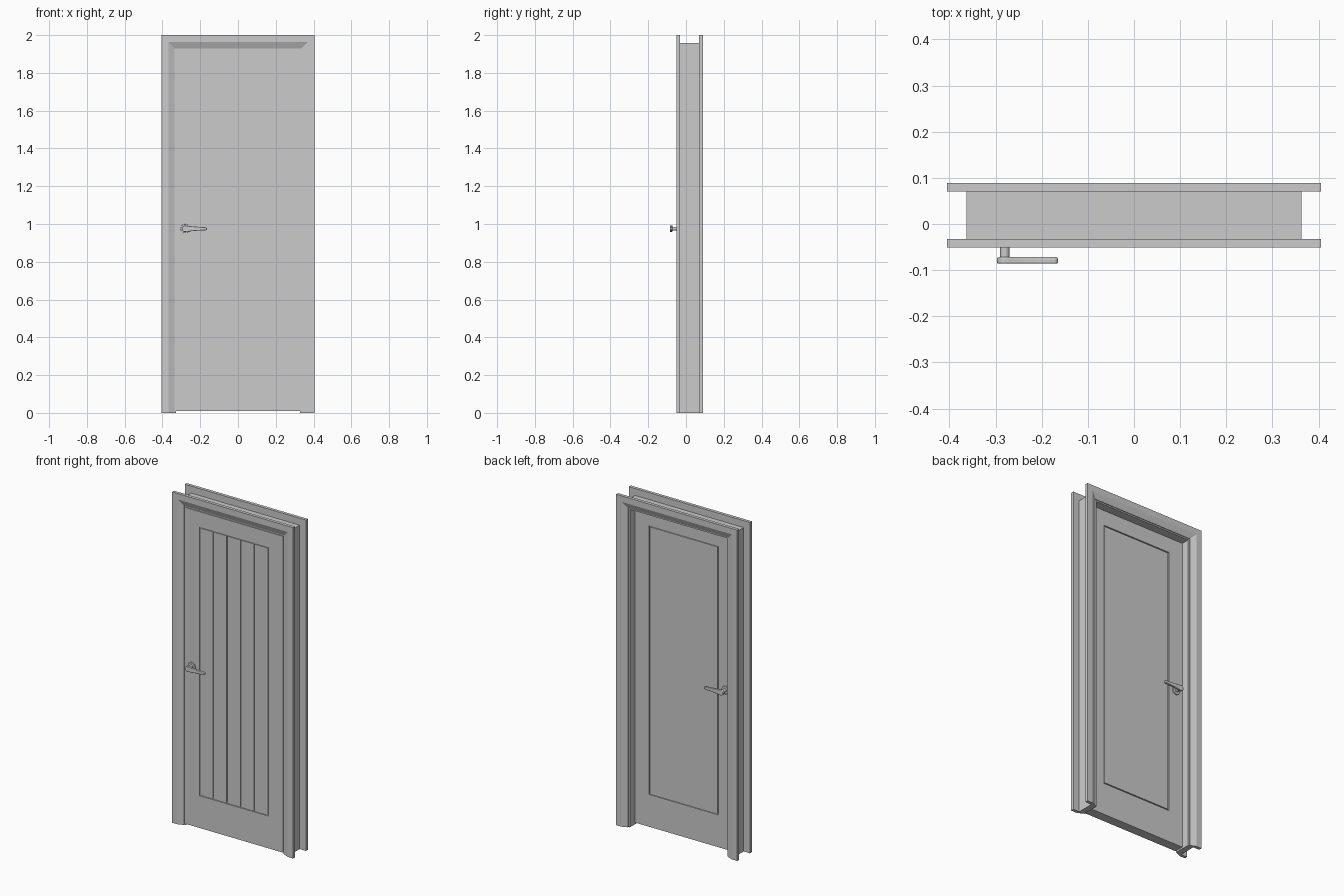
import bpy, bmesh, math

if "Cube" in bpy.data.objects:
    bpy.data.objects.remove(bpy.data.objects["Cube"])

HALF_W, HEIGHT = 0.405, 2.0


def finish(name, bm, bevel=0.0, smooth=False):
    bmesh.ops.recalc_face_normals(bm, faces=bm.faces)
    mesh = bpy.data.meshes.new(name)
    bm.to_mesh(mesh)
    bm.free()
    ob = bpy.data.objects.new(name, mesh)
    bpy.context.collection.objects.link(ob)
    if bevel:
        mod = ob.modifiers.new("bevel", 'BEVEL')
        mod.width, mod.segments, mod.limit_method = bevel, 3, 'ANGLE'
    if smooth:
        bpy.ops.object.select_all(action='DESELECT')
        ob.select_set(True)
        bpy.context.view_layer.objects.active = ob
        bpy.ops.object.shade_smooth_by_angle(angle=math.radians(40))
    return ob


def surround(name, profile):
    """Sweep (inset, y) profile up, across and down with mitred corners."""
    bm = bmesh.new()
    rings = []
    for sx, top in ((-1, 0), (-1, 1), (1, 1), (1, 0)):
        rings.append([bm.verts.new((sx * (HALF_W - u), y, (HEIGHT - u) * top))
                      for u, y in profile])
    n = len(profile)
    for a, b in zip(rings, rings[1:]):
        for i in range(n):
            j = (i + 1) % n
            bm.faces.new((a[i], a[j], b[j], b[i]))
    bm.faces.new(rings[0])
    bm.faces.new(rings[-1])
    return finish(name, bm)


def box(name, x0, x1, y0, y1, z0, z1):
    bm = bmesh.new()
    bmesh.ops.create_cube(bm, size=1)
    for v in bm.verts:
        v.co = (x1 if v.co.x > 0 else x0, y1 if v.co.y > 0 else y0,
                z1 if v.co.z > 0 else z0)
    return finish(name, bm)


def leaf_frame(name, y0, y1):
    """Rectangular ring around the panel opening."""
    bm = bmesh.new()
    loops = []
    for w, z0, z1, y in ((LEAF_W, LEAF_Z0, LEAF_Z1, y0), (PAN_W, PAN_Z0, PAN_Z1, y0),
                         (PAN_W, PAN_Z0, PAN_Z1, y1), (LEAF_W, LEAF_Z0, LEAF_Z1, y1)):
        loops.append([bm.verts.new((x, y, z))
                      for x, z in ((-w, z0), (w, z0), (w, z1), (-w, z1))])
    for k in range(4):
        a, b = loops[k], loops[(k + 1) % 4]
        for i in range(4):
            j = (i + 1) % 4
            bm.faces.new((a[i], a[j], b[j], b[i]))
    return finish(name, bm)


def prism(name, outline, y0, y1, bevel=0.0):
    """Extrude an (x, z) outline along y."""
    bm = bmesh.new()
    a = [bm.verts.new((x, y0, z)) for x, z in outline]
    b = [bm.verts.new((x, y1, z)) for x, z in outline]
    bm.faces.new(a)
    bm.faces.new(b)
    for i in range(len(a)):
        j = (i + 1) % len(a)
        bm.faces.new((a[i], a[j], b[j], b[i]))
    return finish(name, bm, bevel, True)


def circle(x, z, r, n=32):
    return [(x + r * math.cos(2 * math.pi * i / n), z + r * math.sin(2 * math.pi * i / n))
            for i in range(n)]


# Casings on both faces with a sloped inner edge, and the jamb between them
for name, wall, face in (("front_casing", -0.032, -0.051), ("back_casing", 0.070, 0.089)):
    lip = wall + (face - wall) * 0.25
    surround(name, [(0, wall), (0, face), (0.036, face), (0.07, lip), (0.07, wall)])
surround("jamb", [(0.042, -0.032), (0.078, -0.032), (0.078, 0.070), (0.042, 0.070)])

# Door leaf: core plus raised frame and panels, leaving thin grooves
LEAF_W, LEAF_Z0, LEAF_Z1 = 0.327, 0.01, 1.922
PAN_W, PAN_Z0, PAN_Z1 = 0.232, 0.205, 1.83
FRONT, BACK, DEPTH, GAP = -0.038, 0.020, 0.006, 0.006
box("leaf_core", -LEAF_W, LEAF_W, FRONT + DEPTH, BACK - DEPTH, LEAF_Z0, LEAF_Z1)
leaf_frame("front_leaf_frame", FRONT, FRONT + DEPTH)
leaf_frame("back_leaf_frame", BACK - DEPTH, BACK)

# Five planks on the front, one plain panel on the back
plank = (2 * PAN_W - GAP) / 5
for i in range(5):
    x = -PAN_W + GAP + i * plank
    box(f"front_plank_{i + 1}", x, x + plank - GAP, FRONT, FRONT + DEPTH,
        PAN_Z0 + GAP, PAN_Z1 - GAP)
box("back_panel", -PAN_W + GAP, PAN_W - GAP, BACK - DEPTH, BACK, PAN_Z0 + GAP, PAN_Z1 - GAP)

# Lever handles: rose, shank and tapered lever on each side
HX, HZ = -0.28, 0.975
lever = [(HX + 0.017 * math.cos(a), HZ + 0.017 * math.sin(a))
         for a in (math.radians(70 + 220 * i / 20) for i in range(21))]
lever += [(-0.225, HZ - 0.011), (-0.170, HZ - 0.008), (-0.165, HZ - 0.004),
          (-0.165, HZ + 0.004), (-0.170, HZ + 0.008), (-0.225, HZ + 0.011)]
for side, y, d in (("front", FRONT, -1), ("back", BACK, 1)):
    prism(f"{side}_rose", circle(HX, HZ, 0.024), y, y + d * 0.008, 0.002)
    prism(f"{side}_shank", circle(HX, HZ, 0.010), y, y + d * 0.038)
    prism(f"{side}_lever", lever, y + d * 0.034, y + d * 0.048, 0.004)
